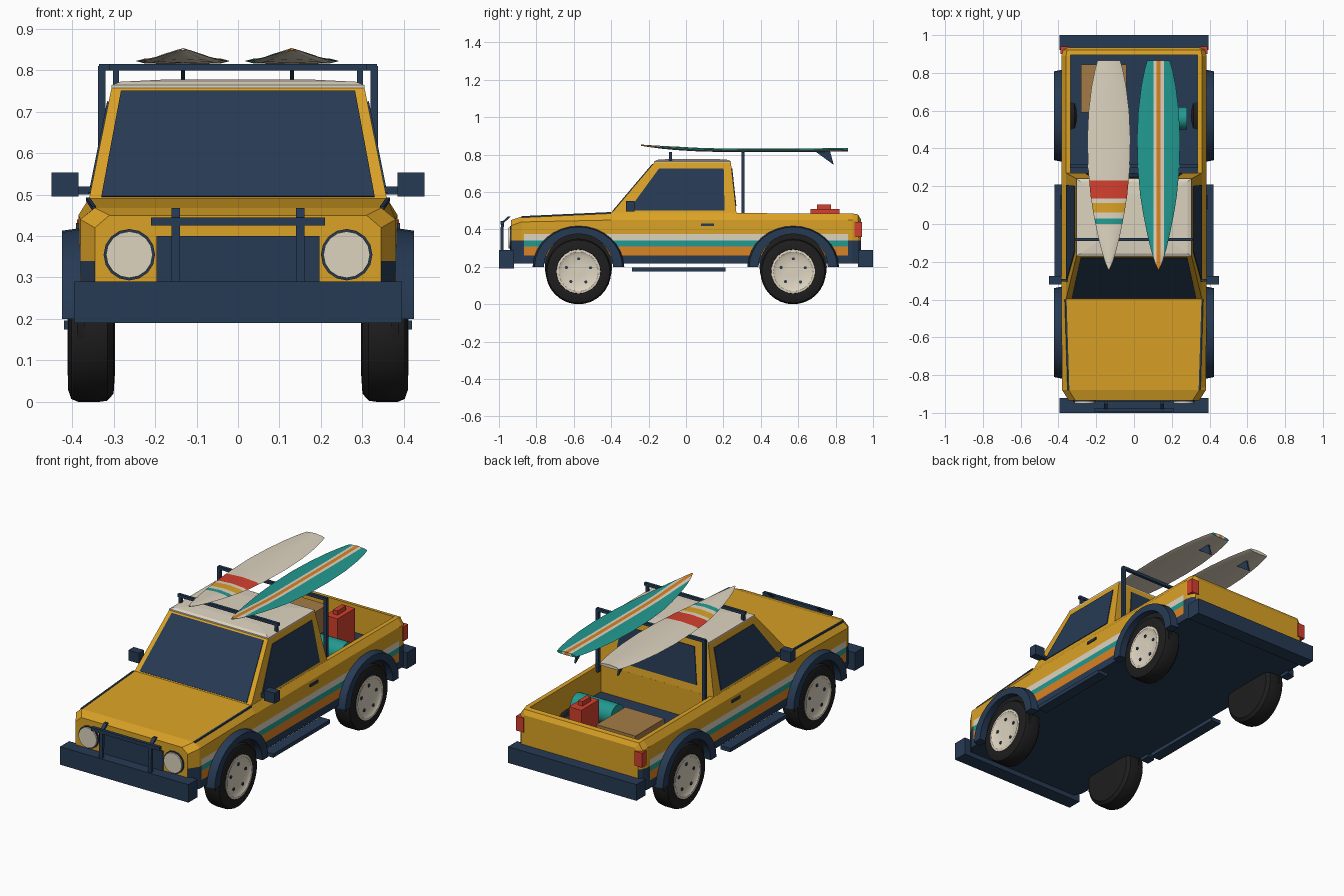
import bpy, bmesh, math
from mathutils import Vector

if "Cube" in bpy.data.objects:
    bpy.data.objects.remove(bpy.data.objects["Cube"])


def material(name, code):
    rgb = [int(code[i:i + 2], 16) / 255 for i in (0, 2, 4)]
    col = [((c + .055) / 1.055) ** 2.4 if c > .04 else c / 12.92 for c in rgb] + [1]
    m = bpy.data.materials.new(name)
    m.use_nodes = True
    m.diffuse_color = col
    m.node_tree.nodes["Principled BSDF"].inputs["Base Color"].default_value = col
    return m


YELLOW = material("yellow paint", "DBA226")
CREAM = material("cream", "DDD3BF")
NAVY = material("navy trim", "263A54")
TEAL = material("teal", "229A91")
ORANGE = material("orange", "DB8222")
RED = material("red", "D4402E")
TAN = material("tan cardboard", "A57B47")
BLACK = material("black rubber", "1E1E1E")


def finish(name, bm, mats, rule=None, smooth=False):
    bmesh.ops.recalc_face_normals(bm, faces=bm.faces)
    bm.normal_update()
    if rule:
        for f in bm.faces:
            f.material_index = mats.index(rule(f.calc_center_median(), f.normal))
    me = bpy.data.meshes.new(name)
    bm.to_mesh(me)
    bm.free()
    for m in mats:
        me.materials.append(m)
    ob = bpy.data.objects.new(name, me)
    bpy.context.collection.objects.link(ob)
    if smooth:
        bpy.ops.object.select_all(action='DESELECT')
        ob.select_set(True)
        bpy.context.view_layer.objects.active = ob
        bpy.ops.object.shade_smooth_by_angle(angle=math.radians(35))
    return ob


def loft_mesh(rings):
    bm = bmesh.new()
    vs = [[bm.verts.new(p) for p in r] for r in rings]
    n = len(vs[0])
    for a, b in zip(vs, vs[1:]):
        for i in range(n):
            bm.faces.new((a[i], a[(i + 1) % n], b[(i + 1) % n], b[i]))
    bm.faces.new(vs[0])
    bm.faces.new(vs[-1])
    return bm


def loft(name, rings, mat, smooth=False):
    return finish(name, loft_mesh(rings), [mat], smooth=smooth)


def box(name, x, y, z, mat):
    return loft(name, [[(x[0], y[0], h), (x[1], y[0], h), (x[1], y[1], h), (x[0], y[1], h)]
                       for h in z], mat)


def lathe(name, axis, centre, profile, mat, n=32):
    # profile holds (position along axis, radius); axis is 'x' or 'y'
    rings = []
    for d, r in profile:
        ring = []
        for i in range(n):
            c, s = r * math.cos(math.tau * i / n), r * math.sin(math.tau * i / n)
            off = (d, c, s) if axis == 'x' else (c, d, s)
            ring.append(tuple(Vector(centre) + Vector(off)))
        rings.append(ring)
    return loft(name, rings, mat, True)


def bisect(bm, axis, values):
    for v in values:
        co, no = Vector(), Vector()
        co[axis], no[axis] = v, 1
        bmesh.ops.bisect_plane(bm, geom=bm.verts[:] + bm.edges[:] + bm.faces[:],
                               plane_co=co, plane_no=no)


def pane(name, quad, u, v, mat):
    # thin plate covering part of a quad, given by fractions across and up
    a, b, c, d = [Vector(p) for p in quad]
    pts = [a.lerp(b, i).lerp(d.lerp(c, i), j)
           for i, j in ((u[0], v[0]), (u[1], v[0]), (u[1], v[1]), (u[0], v[1]))]
    n = (b - a).cross(d - a).normalized() * .004
    return loft(name, [[p - n for p in pts], [p + n for p in pts]], mat)


# Body: stations of (y, half width, shoulder z, top half width, top z)
stations = [(-.935, .345, .42, .31, .45), (-.88, .38, .44, .345, .468),
            (-.40, .385, .45, .36, .49), (.27, .385, .45, .36, .487),
            (.89, .385, .45, .36, .485), (.92, .375, .445, .355, .48),
            (.935, .36, .42, .34, .455)]
body = loft_mesh([[(-w, y, .217), (w, y, .217), (w, y, zs), (wt, y, zt), (-wt, y, zt), (-w, y, zs)]
                  for y, w, zs, wt, zt in stations])
bisect(body, 0, (-.335, .335))
bisect(body, 1, (.27, .895))
bmesh.ops.recalc_face_normals(body, faces=body.faces)
bed = [f for f in body.faces if f.normal.z > .9 and abs(f.calc_center_median().x) < .3
       and .27 < f.calc_center_median().y < .895]
new = bmesh.ops.extrude_face_region(body, geom=bed)["geom"]
for v in new:
    if isinstance(v, bmesh.types.BMVert):
        v.co.z = .333
old = [f for f in bed if f.is_valid]
if old:
    bmesh.ops.delete(body, geom=old, context='FACES_ONLY')
bisect(body, 2, (.26, .31, .34, .375))
bisect(body, 1, (-.865, .865))


def body_paint(c, n):
    if c.z < .26 or (n.z > .9 and c.z < .36):
        return NAVY
    if abs(c.x) > .34 and abs(n.x) > .4:
        if abs(c.y) > .865:
            return NAVY if c.z < .34 else YELLOW
        for top, m in ((.31, ORANGE), (.34, TEAL), (.375, CREAM)):
            if c.z < top:
                return m
    return YELLOW


finish("body", body, [YELLOW, NAVY, ORANGE, TEAL, CREAM], body_paint)

# Cab, glass and roof
base = [(-.36, -.40, .485), (.36, -.40, .485), (.36, .27, .485), (-.36, .27, .485)]
top = [(-.305, -.17, .757), (.305, -.17, .757), (.305, .24, .757), (-.305, .24, .757)]
loft("cab", [base, top], YELLOW)
for name, i, u, v in (("windshield", 0, (.04, .96), (.035, .97)),
                      ("left_window", 1, (.12, .905), (.06, .88)),
                      ("rear_window", 2, (.14, .86), (.15, .88)),
                      ("right_window", 3, (.095, .88), (.06, .88))):
    j = (i + 1) % 4
    pane(name, (base[i], base[j], top[j], top[i]), u, v, NAVY)
loft("roof", [[(x * s, .035 + (y - .035) * s, z) for x, y, _ in top]
              for s, z in ((1, .752), (1, .764), (.93, .772), (.6, .777))], CREAM)

# Bumpers, grille and front guard
box("front_bumper", (-.395, .395), (-1, -.92), (.19, .29), NAVY)
box("rear_bumper", (-.395, .395), (.92, 1), (.2, .29), NAVY)
box("grille", (-.197, .197), (-.941, -.93), (.27, .4), NAVY)
box("guard_bar", (-.21, .21), (-.992, -.974), (.425, .445), NAVY)

for s, side in ((1, "left"), (-1, "right")):
    def span(a, b):
        return (s * a, s * b)

    # Front guard posts, lamps and trim
    loft(side + "_guard_post", [[(s * .15 + a, y + b, z) for a, b in
                                 ((-.01, -.008), (.01, -.008), (.01, .008), (-.01, .008))]
                                for y, z in ((-.985, .28), (-.982, .435), (-.945, .468))], NAVY)
    lathe(side + "_headlight_rim", 'y', (s * .262, -.935, .355), [(-.006, .062), (.01, .062)], NAVY, 16)
    lathe(side + "_headlight", 'y', (s * .262, -.935, .355), [(-.014, .056), (.01, .057)], CREAM, 16)
    box(side + "_tail_light", span(.342, .388), (.9, .941), (.36, .44), RED)
    loft(side + "_hood_seam", [[(s * x + a, y, z + b) for a, b in
                                ((-.005, -.004), (.005, -.004), (.005, .004), (-.005, .004))]
                               for x, y, z in ((.347, -.88, .467), (.362, -.4, .489))], NAVY)
    box(side + "_mirror", span(.385, .45), (-.32, -.275), (.495, .553), NAVY)
    box(side + "_mirror_arm", span(.34, .39), (-.305, -.29), (.5, .52), NAVY)
    box(side + "_door_handle", span(.38, .391), (.08, .15), (.418, .432), NAVY)
    box(side + "_side_step", span(.36, .42), (-.29, .21), (.175, .196), NAVY)

    # Roof rack supports
    box(side + "_front_rack_post", span(.287, .302), (-.09, -.075), (.75, .81), NAVY)
    box(side + "_rear_rack_post", span(.319, .338), (.297, .314), (.46, .81), NAVY)

    # Wheels and arches
    for y, end in ((-.575, "front"), (.573, "rear")):
        tag = side + "_" + end
        lathe(tag + "_tire", 'x', (0, y, .175),
              [(s * d, r) for d, r in ((.297, .11), (.3, .155), (.315, .172), (.335, .175),
                                       (.385, .175), (.402, .168), (.41, .145), (.408, .118),
                                       (.39, .112))], BLACK)
        lathe(tag + "_hub", 'x', (0, y, .175),
              [(s * d, r) for d, r in ((.38, .117), (.41, .117), (.411, .105), (.402, .09), (.404, .03))],
              CREAM)
        for k in range(5):
            a = math.tau * k / 5 + .3
            lathe(tag + "_lug_%d" % k, 'x', (0, y + .068 * math.cos(a), .175 + .068 * math.sin(a)),
                  [(s * .395, .009), (s * .407, .009)], NAVY, 6)
        lathe(tag + "_wheel_well", 'x', (0, y, .2), [(s * .37, .18), (s * .388, .18)], BLACK)
        arch = []
        for k in range(17):
            c, h = math.cos(math.pi * k / 16), math.sin(math.pi * k / 16)
            arch.append([(s * x, y + c * ry, .2 + h * rz) for x, ry, rz in
                         ((.375, .185, .176), (.424, .185, .176), (.424, .235, .213), (.375, .245, .22))])
        loft(tag + "_arch", arch, NAVY, True)

box("front_rack_bar", (-.31, .31), (-.09, -.074), (.799, .815), NAVY)
box("rear_rack_bar", (-.335, .335), (.297, .314), (.799, .815), NAVY)

# Surfboards: stations of (y, half width, height)
outline = [(-.24, .004, .85), (-.2, .021, .845), (-.13, .042, .838), (-.05, .061, .832),
           (.05, .081, .826), (.15, .097, .823), (.28, .109, .822), (.45, .114, .822),
           (.6, .107, .822), (.73, .091, .823), (.82, .073, .824), (.865, .06, .825)]


def surfboard(name, cx, mats, rule, xcuts=(), ycuts=()):
    bm = loft_mesh([[(cx + f * w, y, z + h * min(1, .3 + w * 12)) for f, h in
                     ((-1, 0), (-.8, .006), (0, .011), (.8, .006), (1, 0), (.8, -.006), (0, -.008), (-.8, -.006))]
                    for y, w, z in outline])
    bisect(bm, 0, [cx + d for d in xcuts])
    bisect(bm, 1, ycuts)
    finish(name, bm, mats, rule, True)
    loft(name + "_fin", [[(cx + d, .69, .818), (cx + d, .77, .818), (cx + d, .79, .745)]
                         for d in (-.005, .005)], NAVY)


def banded(c, n):
    for lo, hi, m in ((.135, .23, RED), (.06, .11, YELLOW), (0, .03, TEAL)):
        if n.z > 0 and lo < c.y < hi:
            return m
    return CREAM


def striped(c, n):
    d = abs(c.x - .13)
    if n.z < 0 or .011 < d < .028:
        return CREAM
    return ORANGE if d < .011 else TEAL


surfboard("cream_surfboard", -.133, [CREAM, RED, YELLOW, TEAL], banded,
          ycuts=(0, .03, .06, .11, .135, .23))
surfboard("teal_surfboard", .13, [TEAL, CREAM, ORANGE], striped, xcuts=(-.028, -.011, .011, .028))

# Cargo in the bed
box("cardboard_box", (-.28, -.04), (.59, .845), (.33, .47), TAN)
box("fuel_can", (.07, .147), (.665, .82), (.33, .51), RED)
box("fuel_can_handle", (.095, .122), (.7, .775), (.505, .534), RED)
lathe("rolled_mat", 'x', (0, .56, .393), [(.03, .06), (.28, .06)], TEAL, 20)
